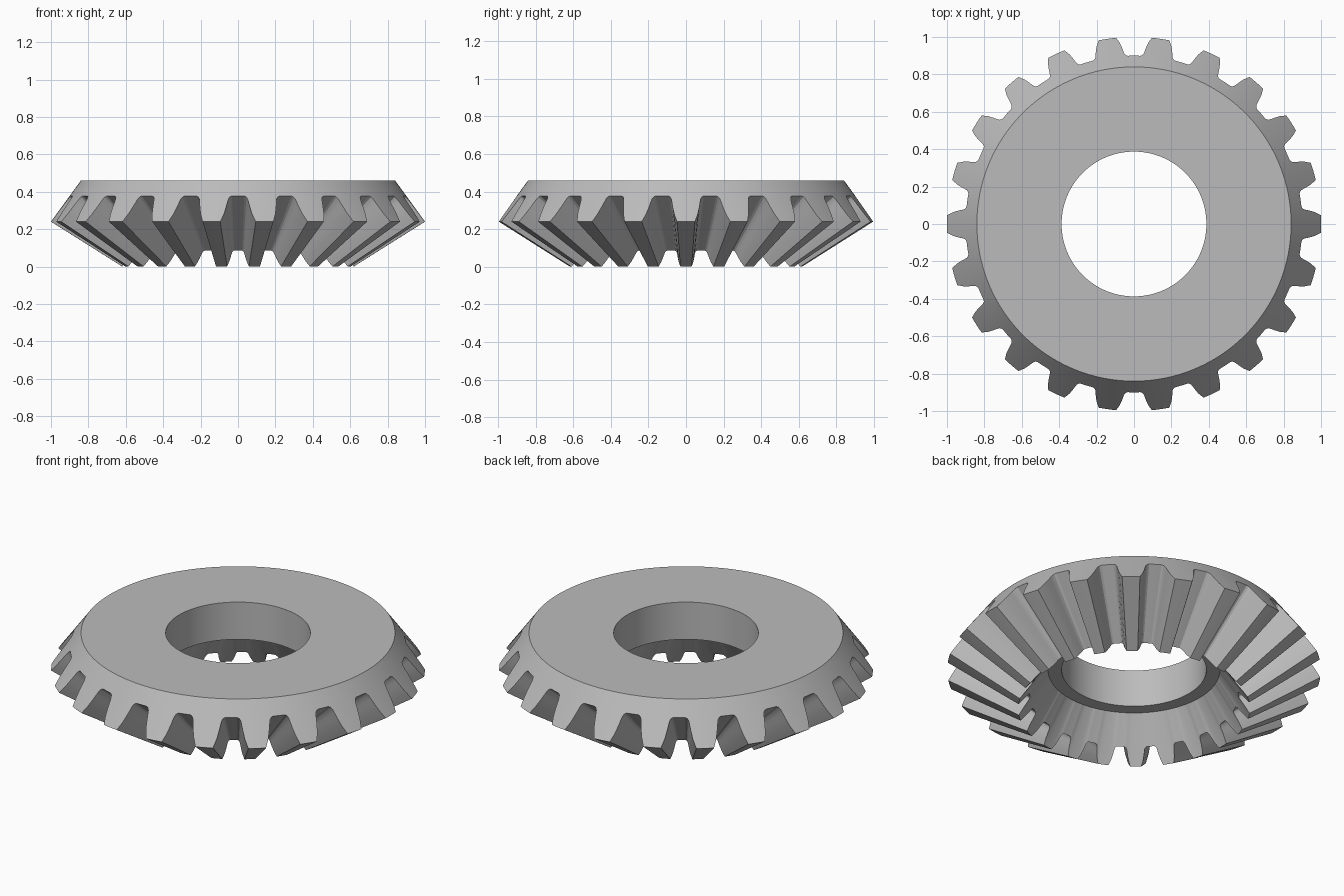
import bpy, bmesh
from math import cos, sin, radians, pi, tau

cube = bpy.data.objects.get("Cube")
if cube:
    bpy.data.objects.remove(cube)

TEETH = 22
PITCH = tau / TEETH
APEX_Z = -0.39          # all tooth lines converge here
INNER_SCALE = 0.62      # small end of the teeth relative to the large end

# Half tooth outline: degrees from the gap centre, height fraction root to tip
half = [(0, 0), (1.1, 0), (2.1, 0.0), (2.8, 0.04), (3.25, 0.12), (3.5, 0.24),
        (3.9, 0.45), (4.45, 0.7), (5.45, 1.0), (6.8, 1.0)]
half = [(radians(a), f) for a, f in half]
outline = half + [(PITCH / 2, 1.0)] + [(PITCH - a, f) for a, f in half[:0:-1]]

# Same angles for every ring; a tooth is centred on +x
samples = [(k * PITCH + PITCH / 2 + a, f) for k in range(TEETH) for a, f in outline]


def circle(r, z):
    return [(r * cos(a), r * sin(a), z) for a, f in samples]


def toothed(scale):
    ring = []
    for a, f in samples:
        r = (0.90 + 0.10 * f) * scale
        z = APEX_Z + (0.3775 - 0.1375 * f - APEX_Z) * scale
        ring.append((r * cos(a), r * sin(a), z))
    return ring


# Closed loop of rings: top face, back cone, teeth, front cone, recess, bore
rings = [circle(0.387, 0.46), circle(0.84, 0.46), toothed(1.0),
         toothed(INNER_SCALE), circle(0.46, 0.24), circle(0.387, 0.24)]

bm = bmesh.new()
loops = [[bm.verts.new(p) for p in ring] for ring in rings]
n = len(samples)
for i, low in enumerate(loops):
    high = loops[(i + 1) % len(loops)]
    for j in range(n):
        k = (j + 1) % n
        bm.faces.new((low[j], high[j], high[k], low[k]))
bmesh.ops.recalc_face_normals(bm, faces=bm.faces)
mesh = bpy.data.meshes.new("bevel_gear")
bm.to_mesh(mesh)
bm.free()

gear = bpy.data.objects.new("bevel_gear", mesh)
bpy.context.collection.objects.link(gear)

# Plain grey metal
grey = bpy.data.materials.new("grey_metal")
grey.use_nodes = True
colour = (0.5, 0.5, 0.5, 1)
grey.diffuse_color = colour
grey.node_tree.nodes["Principled BSDF"].inputs["Base Color"].default_value = colour
mesh.materials.append(grey)

bpy.ops.object.select_all(action='DESELECT')
gear.select_set(True)
bpy.context.view_layer.objects.active = gear
bpy.ops.object.shade_smooth_by_angle(angle=pi / 6)
